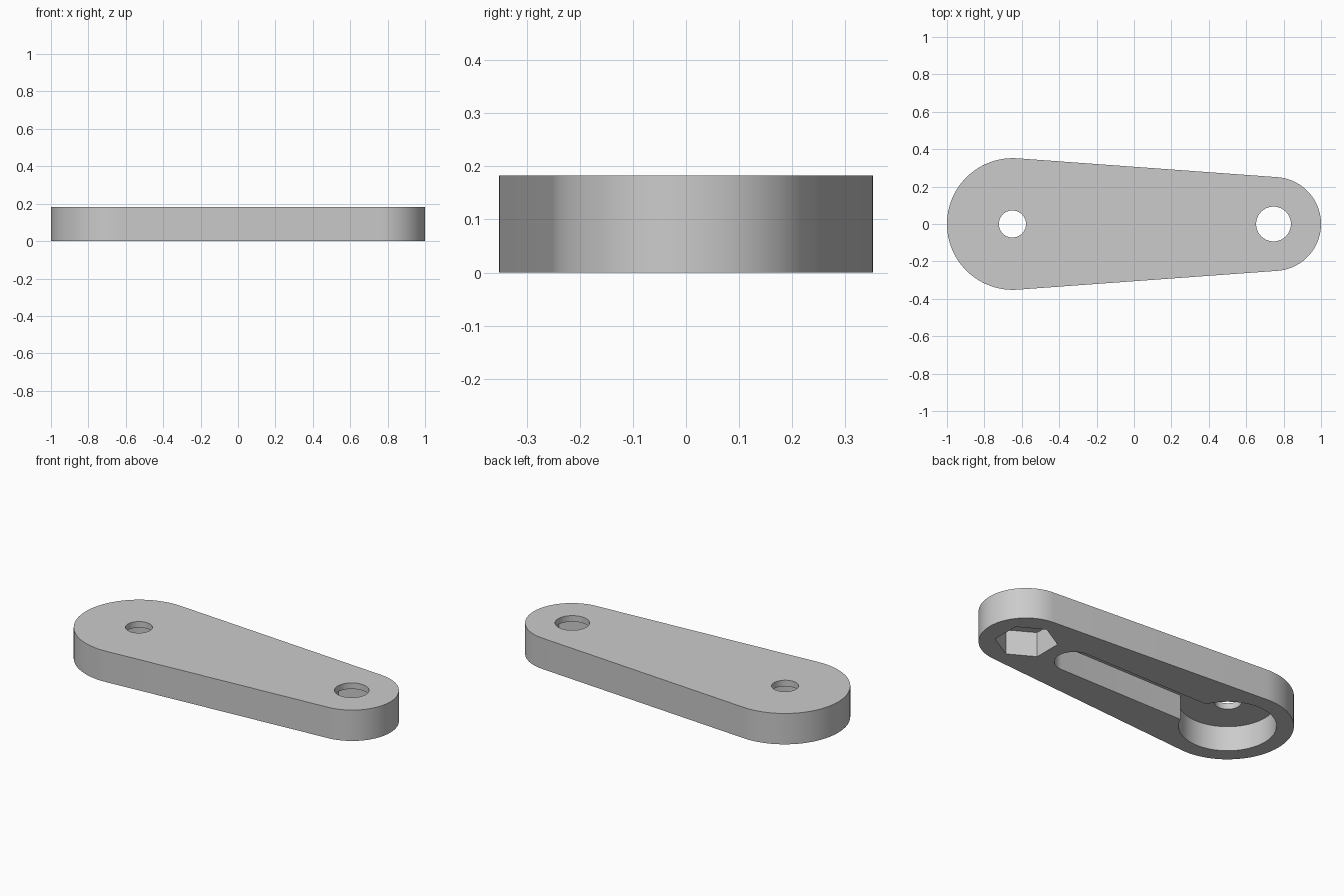
import bpy, bmesh
from math import acos, asin, cos, sin, pi, sqrt

cube = bpy.data.objects.get("Cube")
if cube:
    bpy.data.objects.remove(cube, do_unlink=True)

HEIGHT = 0.183
FLOOR = 0.147                 # ceiling of the underside pockets
BIG_X, BIG_R = -0.648, 0.352  # wide end of the arm
TIP_X, TIP_R = 0.749, 0.251   # narrow end of the arm
POCKET_R = 0.26
SLOT_X, SLOT_R = 0.415, 0.105

grey = bpy.data.materials.new("plain grey")
grey.use_nodes = True
colour = (0.6, 0.6, 0.6, 1)
grey.diffuse_color = colour
grey.node_tree.nodes["Principled BSDF"].inputs["Base Color"].default_value = colour


def arc(x, radius, start, end, steps=48):
    """Points on an arc centred on the x axis."""
    angles = [start + (end - start) * i / steps for i in range(steps + 1)]
    return [(x + radius * cos(a), radius * sin(a)) for a in angles]


def ring(x, radius, sides, turn=0):
    return arc(x, radius, turn, turn + 2 * pi, sides)[:-1]


def prism(name, outline, bottom, top):
    """Extrude a flat outline between two heights."""
    bm = bmesh.new()
    face = bm.faces.new([bm.verts.new((x, y, bottom)) for x, y in outline])
    result = bmesh.ops.extrude_face_region(bm, geom=[face])
    for v in result["geom"]:
        if isinstance(v, bmesh.types.BMVert):
            v.co.z = top
    bmesh.ops.recalc_face_normals(bm, faces=bm.faces)
    mesh = bpy.data.meshes.new(name)
    bm.to_mesh(mesh)
    bm.free()
    mesh.materials.append(grey)
    obj = bpy.data.objects.new(name, mesh)
    bpy.context.collection.objects.link(obj)
    return obj


# Tapered arm: two round ends joined by tangent sides
tangent = acos((BIG_R - TIP_R) / (TIP_X - BIG_X))
outline = arc(BIG_X, BIG_R, tangent, 2 * pi - tangent) + arc(TIP_X, TIP_R, -tangent, tangent)
arm = prism("lever_arm", outline, 0, HEIGHT)

# Keyhole recess: round pocket running into a round-ended slot
mouth = asin(SLOT_R / POCKET_R)
keyhole = arc(BIG_X, POCKET_R, mouth, 2 * pi - mouth) + arc(SLOT_X, SLOT_R, -pi / 2, pi / 2, 24)

cutters = [
    prism("keyhole_cutter", keyhole, -0.1, FLOOR),
    prism("hex_socket_cutter", ring(TIP_X - 0.003, 0.168, 6, pi / 6), -0.1, FLOOR),
    prism("small_hole_cutter", ring(BIG_X - 0.002, 0.0725, 48), -0.2, 0.3),
    prism("large_hole_cutter", ring(TIP_X - 0.003, 0.093, 48), -0.2, 0.3),
]

# Cut the recesses and holes
bpy.ops.object.select_all(action="DESELECT")
bpy.context.view_layer.objects.active = arm
arm.select_set(True)
for cutter in cutters:
    cutter.hide_render = True
    cut = arm.modifiers.new(cutter.name, "BOOLEAN")
    cut.operation = "DIFFERENCE"
    cut.solver = "EXACT"
    cut.object = cutter
    bpy.ops.object.modifier_apply(modifier=cut.name)
for cutter in cutters:
    bpy.data.objects.remove(cutter, do_unlink=True)

bpy.ops.object.shade_smooth_by_angle(angle=pi / 6)
